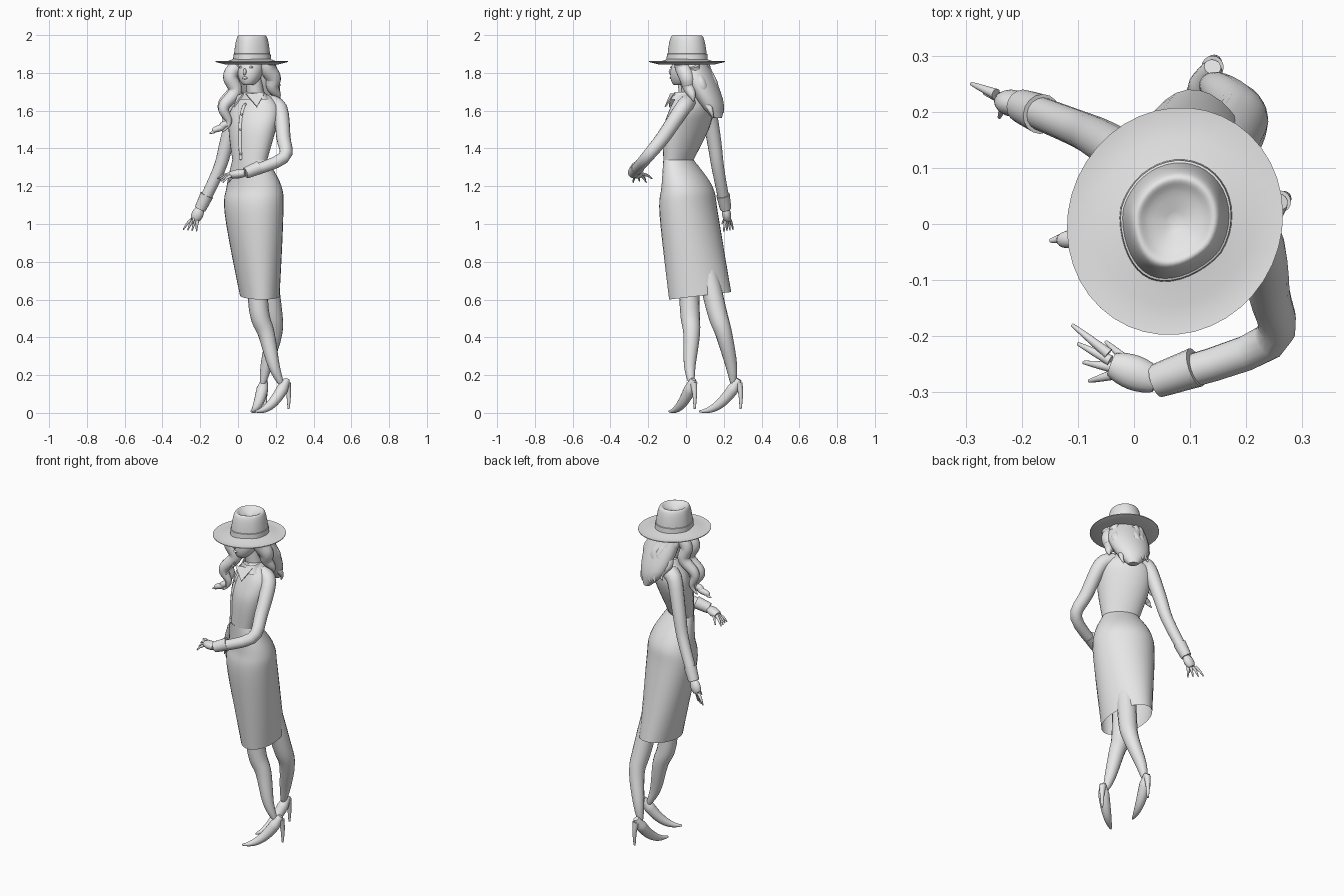
import bpy, bmesh, math
from math import sin, cos, pi, tau
from mathutils import Vector

cube = bpy.data.objects.get("Cube")
if cube:
    bpy.data.objects.remove(cube, do_unlink=True)

colour = (.8, .8, .8, 1)
grey = bpy.data.materials.new("plain grey")
grey.use_nodes = True
grey.diffuse_color = colour
grey.node_tree.nodes["Principled BSDF"].inputs["Base Color"].default_value = colour

sideways, backward, upward = Vector((1, 0, 0)), Vector((0, 1, 0)), Vector((0, 0, 1))


def spline(keys, steps=4):
    """Smooth interpolation through tuples of any length."""
    keys = [Vector(key) for key in keys]
    last = len(keys) - 1
    result = []
    for index in range(last):
        start, end = keys[index], keys[index + 1]
        leaving = (end - keys[max(index - 1, 0)]) / 2
        arriving = (keys[min(index + 2, last)] - start) / 2
        for step in range(steps):
            t = step / steps
            blend = t * t * (3 - 2 * t)
            result.append(start.lerp(end, blend) + leaving * t * (1 - t) ** 2
                          - arriving * t * t * (1 - t))
    return result + [keys[last]]


def circle(count):
    return [tau * index / count for index in range(count)]


def loft(name, rings, caps=True, sharp=60):
    """Skin a list of closed rings into one smooth object."""
    bm = bmesh.new()
    loops = [[bm.verts.new(point) for point in ring] for ring in rings]
    for low, high in zip(loops, loops[1:]):
        for index in range(len(low)):
            bm.faces.new((low[index - 1], low[index], high[index], high[index - 1]))
    if caps:
        bm.faces.new(loops[0])
        bm.faces.new(loops[-1])
    bmesh.ops.recalc_face_normals(bm, faces=bm.faces)
    mesh = bpy.data.meshes.new(name)
    bm.to_mesh(mesh)
    bm.free()
    mesh.materials.append(grey)
    obj = bpy.data.objects.new(name, mesh)
    bpy.context.collection.objects.link(obj)
    bpy.ops.object.select_all(action="DESELECT")
    obj.select_set(True)
    bpy.context.view_layer.objects.active = obj
    bpy.ops.object.shade_smooth_by_angle(angle=math.radians(sharp))


def taper(thick, thin):
    return lambda t: thick + (thin - thick) * t


def tube(name, keys, radius, wide=1):
    """Limb along a smooth path; radius is a function of the way along it."""
    path = spline(keys)
    last = len(path) - 1
    whole = (path[last] - path[0]).normalized()
    reference = backward if abs(whole.z) > .7 else upward
    rings = []
    for index, point in enumerate(path):
        along = (path[min(index + 1, last)] - path[max(index - 1, 0)]).normalized()
        side = reference.cross(along).normalized()
        up = along.cross(side)
        size = radius(index / last)
        rings.append([point + size * (side * wide * cos(a) + up * sin(a)) for a in circle(16)])
    loft(name, rings)


def body_point(row, angle, skew):
    """Point on a skewed oval given by height, x range and y range."""
    z, left, right, front, back = row
    return Vector(((left + right + (right - left) * cos(angle)) / 2,
                   (front + back + (back - front) * sin(angle + skew)) / 2, z))


def ovals(rows, skew, end_skew=None):
    twist = taper(skew, skew if end_skew is None else end_skew)
    return [[body_point(row, a, twist(index / len(rows))) for a in circle(32)]
            for index, row in enumerate(rows)]


def blob(name, centre, size, turn=0):
    bpy.ops.mesh.primitive_uv_sphere_add(segments=20, ring_count=12, location=centre, rotation=(0, 0, turn))
    obj = bpy.context.object
    obj.name = name
    obj.scale = size
    obj.data.materials.append(grey)
    bpy.ops.object.shade_smooth()


# Skirt, with the hem lifting toward the back
waist = (1.34, -.03, .155, -.12, .04)
hem_height = .6
skirt_rows = spline([waist, (1.2, -.06, .23, -.13, .14), (1.05, -.07, .24, -.14, .17),
                     (hem_height, .01, .22, -.09, .24)], 6)
skirt = ovals(skirt_rows, -.36, -.1)
for ring, row in zip(skirt, skirt_rows):
    z, left, right, front, back = row
    drop = (waist[0] - z) / (waist[0] - hem_height)
    for point in ring:
        point.z += .04 * drop ** 3 * (point.y - front) / (back - front)
loft("skirt", skirt, caps=False)

# Blouse with placket and buttons
lean = -.4
blouse_rows = spline([waist, (1.5, -.05, .2, -.12, .12), (1.6, -.04, .22, -.09, .14),
                      (1.66, .01, .19, -.06, .11), (1.7, .05, .13, -.04, .08)])
loft("blouse", ovals(blouse_rows, lean))
placket = [body_point(row, -2.1, lean) for row in blouse_rows[:-6]]
tube("placket", placket, taper(.005, .005), wide=2)
for point in placket[1::3]:
    blob("button", point - backward * .005, (.006,) * 3)

# Collar band and pointed flaps
loft("collar", ovals([(1.66, .01, .17, -.08, .1), (1.7, .03, .14, -.06, .08)], lean), caps=False)
for name, corners in (("left_collar_flap", [(.04, -.08, 1.69), (.14, -.06, 1.69), (.1, -.11, 1.62)]),
                      ("right_collar_flap", [(.03, -.08, 1.69), (0, -.03, 1.68), (-.02, -.09, 1.62)])):
    flap = [Vector(corner) for corner in corners]
    depth = (flap[1] - flap[0]).cross(flap[2] - flap[0]).normalized() * .004
    loft(name, [[corner - depth for corner in flap], [corner + depth for corner in flap]], sharp=20)


# Arms: sleeve, cuff, palm, fingers and thumb
def arm(side, joints, knuckle, index_tip, little_tip, thumb_tip):
    tube(side + "_sleeve", joints, taper(.047, .028))
    elbow, wrist, knuckle = Vector(joints[-2]), Vector(joints[-1]), Vector(knuckle)
    tube(side + "_cuff", [elbow.lerp(wrist, .65), wrist], taper(.036, .03))
    tube(side + "_palm", [wrist, wrist.lerp(knuckle, .5), knuckle],
         lambda t: .016 + .008 * sin(pi * t), wide=1.3)
    index_tip, little_tip = Vector(index_tip), Vector(little_tip)
    spread = (index_tip - little_tip).normalized()

    def finger(name, root, tip):
        tube(side + name, [root, root.lerp(tip, .55) + upward * .006, tip], taper(.01, .003))

    for number in range(4):
        finger("_finger", knuckle + spread * (.02 - .013 * number), index_tip.lerp(little_tip, number / 3))
    finger("_thumb", wrist.lerp(knuckle, .5) + spread * .015, Vector(thumb_tip))


arm("left", [(.16, .01, 1.64), (.22, -.02, 1.61), (.24, -.12, 1.46), (.24, -.21, 1.35), (.04, -.28, 1.27)],
    (-.04, -.25, 1.26), (-.11, -.18, 1.24), (-.08, -.28, 1.22), (-.05, -.21, 1.22))
arm("right", [(.03, .1, 1.63), (-.01, .12, 1.6), (-.06, .15, 1.43), (-.1, .17, 1.29), (-.2, .21, 1.08)],
    (-.23, .22, 1.02), (-.29, .25, .97), (-.22, .2, .96), (-.24, .19, 1))

# Legs, slimming quickly below the calf
for name, joints in (
        ("right_leg", [(.09, .01, .9), (.11, .02, .55), (.15, .03, .42), (.19, .02, .25), (.23, .03, .15)]),
        ("left_leg", [(.13, .08, .9), (.18, .16, .55), (.19, .2, .42), (.15, .24, .25), (.13, .25, .15)])):
    tube(name, joints, lambda t: .012 + .043 * (1 - t * t))


# High-heeled shoes
def shoe(side, heel, toe):
    heel, toe = Vector((*heel, 0)), Vector((*toe, 0))

    def arch(t):
        return heel.lerp(toe, t) + upward * (.008 + .17 * (1 - t) ** 2.2)

    tube(side + "_shoe", [arch(step / 8) for step in range(9)],
         lambda t: .004 + .028 * (1 - t * t) * min(1, .4 + 4 * t))
    behind = (heel - toe).normalized() * .01
    tube(side + "_heel", [arch(0) - upward * .02, heel + behind + upward * .1, heel + behind + upward * .02],
         taper(.02, .005))


shoe("right", (.26, .04), (.09, -.09))
shoe("left", (.14, .28), (.07, .07))

# Neck and head, turned to the model's right
tube("neck", [(.1, .03, 1.63), (.08, .01, 1.78)], taper(.048, .042))
turn = -.42
ahead = Vector((sin(turn), -cos(turn), 0))
across = Vector((cos(turn), sin(turn), 0))
axis = Vector((.073, .005, 0))


def on_head(forward, side, z):
    return axis + ahead * forward + across * side + upward * z


head = []
for step in range(1, 20):
    t = step / 20
    size = .068 * sin(pi * t) ** .5
    head.append([on_head(.05 * (1 - t) ** 2 + size * 1.1 * sin(a), size * cos(a), 1.725 + .2 * t)
                 for a in circle(24)])
loft("head", head)
blob("nose", on_head(.092, 0, 1.805), (.009, .013, .018), turn)
blob("lips", on_head(.09, 0, 1.773), (.016, .008, .007), turn)
for side in (-.027, .027):
    blob("eye", on_head(.075, side, 1.83), (.014, .008, .006), turn)
    blob("brow", on_head(.075, side, 1.85), (.019, .009, .004), turn)

# Hair: back mass and wavy locks
loft("hair_back", ovals(spline([(1.88, 0, .17, -.03, .1), (1.76, 0, .22, 0, .16),
                                (1.64, .04, .21, .07, .2), (1.56, .12, .17, .14, .19)]), -.3))


def lock(name, top, tip, width, wave):
    top, tip = Vector(top), Vector(tip)
    path = []
    for step in range(13):
        t = step / 12
        path.append(top.lerp(tip, t) - (sideways + backward / 3) * wave * sin(2 * tau * t))
    tube(name, path, lambda t: .003 + width * (1 - t ** 3))


for number in range(6):
    x = .03 + number * .03
    y = .13 + .03 * sin(number)
    lock("hair_back_lock", (x, y - .06, 1.84), (x + .01, y + .04, 1.61 - number * .01), .027, .012)
lock("hair_left_lock", (.16, -.02, 1.85), (.21, .04, 1.65), .04, .007)
lock("hair_right_lock", (-.01, 0, 1.83), (-.08, -.03, 1.49), .035, .022)
lock("hair_right_back_lock", (0, .05, 1.83), (-.1, .03, 1.51), .032, .018)
lock("hair_right_tip", (-.06, -.02, 1.53), (-.15, -.03, 1.48), .016, .005)


# Hat: saucer brim, dented crown and band, longer and narrower toward the front
def hat_part(name, profile, pinch=.2, caps=True):
    rings = []
    for radius, z in profile:
        rings.append([on_head(radius * sin(a) * 1.08,
                              radius * cos(a) * (1 - pinch * max(pinch, sin(a))), z) for a in circle(40)])
    loft(name, rings, caps)


hat_part("hat_brim", [(.07, 1.85), (.14, 1.845), (.19, 1.858), (.19, 1.862), (.14, 1.857), (.08, 1.88)], 0)
hat_part("hat_crown", spline([(.102, 1.86), (.095, 1.93), (.085, 1.98), (.072, 1.998), (.05, 1.985),
                              (.01, 1.97)]))
hat_part("hat_band", [(.1, 1.866), (.104, 1.868), (.102, 1.9), (.097, 1.902)], caps=False)
